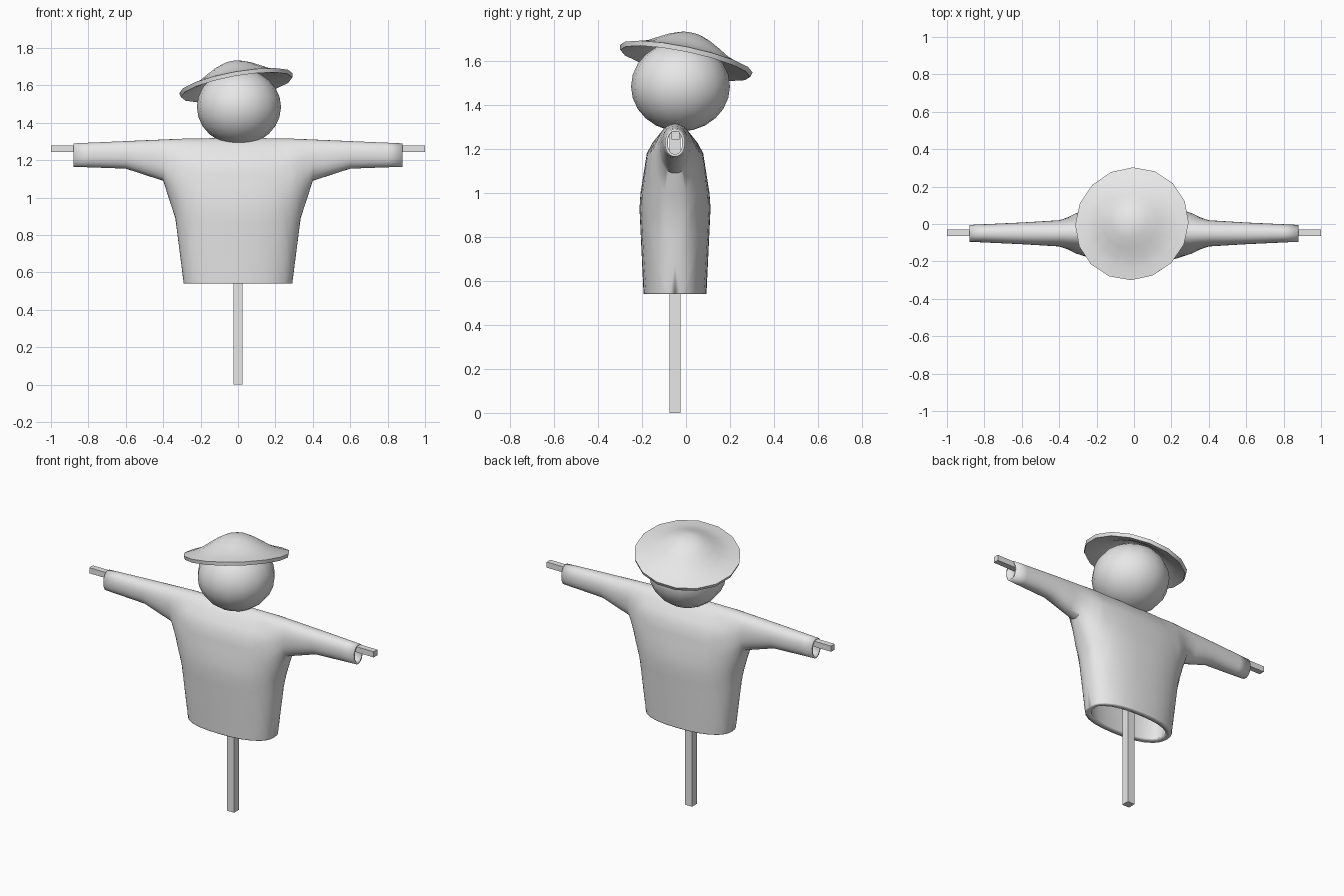
import bpy, bmesh, math
from mathutils import Matrix, Vector

cube = bpy.data.objects.get("Cube")
if cube:
    bpy.data.objects.remove(cube, do_unlink=True)

GREY = (0.8, 0.8, 0.8, 1.0)
mat = bpy.data.materials.new("light_grey")
mat.use_nodes = True
mat.diffuse_color = GREY
mat.node_tree.nodes["Principled BSDF"].inputs["Base Color"].default_value = GREY

AXIS_Y = -0.05  # depth of the pole, bar and shirt centre line


def add_object(name, bm, smooth=None):
    mesh = bpy.data.meshes.new(name)
    bm.to_mesh(mesh)
    bm.free()
    mesh.materials.append(mat)
    obj = bpy.data.objects.new(name, mesh)
    bpy.context.collection.objects.link(obj)
    if smooth:
        bpy.ops.object.select_all(action='DESELECT')
        obj.select_set(True)
        bpy.context.view_layer.objects.active = obj
        bpy.ops.object.shade_smooth_by_angle(angle=math.radians(smooth))
    return obj


def box(name, size, centre):
    bm = bmesh.new()
    bmesh.ops.create_cube(bm, size=1, matrix=Matrix.Translation(centre) @ Matrix.Diagonal((*size, 1)))
    return add_object(name, bm)


def lerp_points(points, v):
    """Piecewise linear lookup."""
    if v <= points[0][0]:
        return points[0][1]
    for (a, fa), (b, fb) in zip(points, points[1:]):
        if v <= b:
            return fa + (fb - fa) * (v - a) / (b - a)
    return points[-1][1]


# Wooden frame
box("pole", (0.05, 0.05, 1.28), (0, AXIS_Y, 0.64))
box("crossbar", (2.0, 0.036, 0.036), (0, AXIS_Y + 0.003, 1.262))

# Shirt: outline and depth curves
TOP = [(0, 1.32), (0.3, 1.315), (0.88, 1.29)]
SLEEVE_BOTTOM = [(0, 0.95), (0.3, 1.0), (0.4, 1.09), (0.6, 1.155), (0.88, 1.165)]
SLEEVE_DEPTH = [(0, 0.03), (0.2, 0.06), (0.3, 0.083), (0.4, 0.07), (0.6, 0.058), (0.88, 0.045)]
BODY_WIDTH = [(0.54, 0.29), (0.89, 0.335), (1.09, 0.40), (1.32, 0.35)]
BODY_DEPTH = [(0.54, 0.143), (0.96, 0.163), (1.2, 0.125), (1.3, 0.045), (1.32, 0)]


def shirt_depth(x, z):
    """Half depth of the torso blended with the sleeve."""
    across = min(1, x / lerp_points(BODY_WIDTH, z))
    body = lerp_points(BODY_DEPTH, z) * (1 - across ** 2.4) ** 0.42
    top, low = lerp_points(TOP, x), lerp_points(SLEEVE_BOTTOM, x)
    up = min(1, abs(2 * z - top - low) / (top - low))
    sleeve = lerp_points(SLEEVE_DEPTH, x) * (1 - up ** 2.2) ** 0.45
    return (body ** 4 + sleeve ** 4) ** 0.25


# Each strip runs from the shoulder line to the hem, side seam or sleeve underside
HEM = 0.54
strips = []
for deg in (0, 15, 30, 45, 60, 70, 80, 90):
    s = math.sin(math.radians(deg))
    strips.append((0.2 * s, 0.29 * s, HEM, deg == 90))
for top_x, z in ((0.23, 0.68), (0.26, 0.8), (0.29, 0.89), (0.33, 0.99)):
    strips.append((top_x, lerp_points(BODY_WIDTH, z), z, True))
for x in (0.4, 0.46, 0.53, 0.6, 0.7, 0.8, 0.88):
    strips.append((x, x, lerp_points(SLEEVE_BOTTOM, x), True))

ROWS = 18
bm = bmesh.new()
for side_x in (1, -1):
    for side_y in (1, -1):
        grid = []
        for top_x, low_x, low_z, closed in strips:
            column = []
            top_z = lerp_points(TOP, top_x)
            for r in range(ROWS + 1):
                t = (1 - math.cos(math.pi * r / ROWS)) / 2
                x, z = top_x + (low_x - top_x) * t, top_z + (low_z - top_z) * t
                on_edge = r == 0 or (r == ROWS and closed)
                y = 0 if on_edge else shirt_depth(x, z)
                column.append(bm.verts.new((side_x * x, AXIS_Y + side_y * y, z)))
            grid.append(column)
        for a, b in zip(grid, grid[1:]):
            for r in range(ROWS):
                bm.faces.new((a[r], a[r + 1], b[r + 1], b[r]))
bmesh.ops.remove_doubles(bm, verts=bm.verts, dist=0.0004)
bmesh.ops.recalc_face_normals(bm, faces=bm.faces)
front = min(bm.faces, key=lambda f: f.calc_center_median().y)
if front.normal.y > 0:
    bmesh.ops.reverse_faces(bm, faces=bm.faces)
shirt = add_object("shirt", bm, 50)

# Cloth thickness: thick at the hem, thin in the sleeves
group = shirt.vertex_groups.new(name="thickness")
for v in shirt.data.vertices:
    group.add([v.index], 1.0 if v.co.z < 0.95 else 0.35, 'REPLACE')
solid = shirt.modifiers.new("cloth", 'SOLIDIFY')
solid.thickness = 0.035
solid.offset = -1
solid.vertex_group = group.name
shirt.modifiers.move(len(shirt.modifiers) - 1, 0)

# Head
bm = bmesh.new()
bmesh.ops.create_uvsphere(bm, u_segments=16, v_segments=12, radius=1,
                          matrix=Matrix.Translation((0.005, -0.025, 1.485)) @ Matrix.Diagonal((0.225, 0.225, 0.205, 1)))
add_object("head", bm, 60)

# Tilted straw hat: turned profile, over the crown and back underneath
outer = [(0, 0.122), (0.05, 0.12), (0.1, 0.1), (0.15, 0.072), (0.2, 0.042), (0.25, 0.022), (0.308, 0.006)]
profile = outer + [(max(0, r - 0.006), z - 0.022) for r, z in reversed(outer)]
bm = bmesh.new()
verts = [bm.verts.new((r, 0, z)) for r, z in profile]
edges = [bm.edges.new(pair) for pair in zip(verts, verts[1:])]
bmesh.ops.spin(bm, geom=verts + edges, cent=(0, 0, 0), axis=(0, 0, 1),
               angle=math.tau, steps=16, use_duplicate=False)
bmesh.ops.remove_doubles(bm, verts=bm.verts, dist=0.0005)
bmesh.ops.recalc_face_normals(bm, faces=bm.faces)
tilt = Vector((0, 0, 1)).rotation_difference(Vector((-0.18, 0.21, 1))).to_matrix().to_4x4()
bm.transform(Matrix.Translation((-0.01, 0, 1.605)) @ tilt)
add_object("hat", bm, 40)
